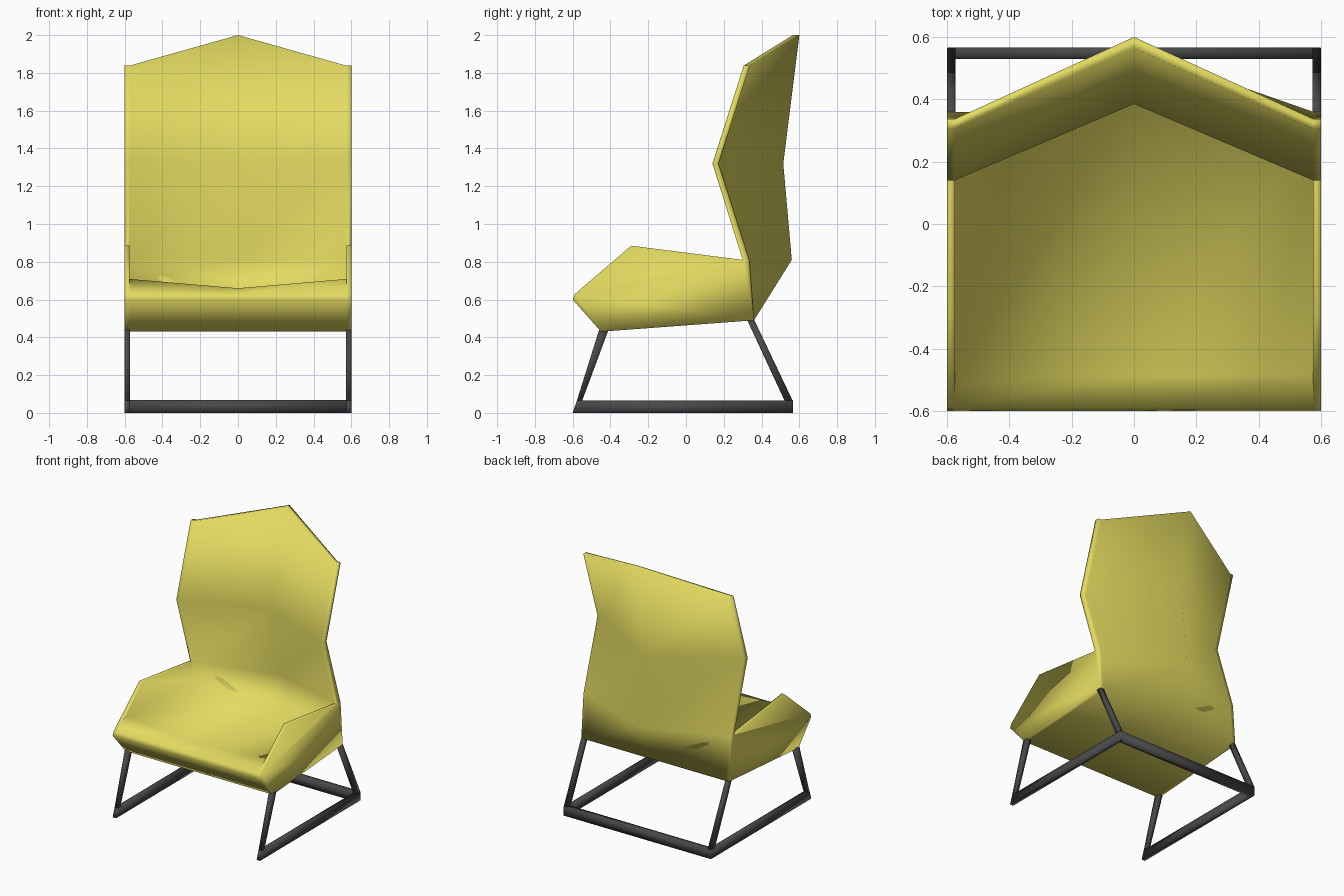
import bpy, bmesh, math

if "Cube" in bpy.data.objects:
    bpy.data.objects.remove(bpy.data.objects["Cube"])


def material(name, rgb):
    m = bpy.data.materials.new(name)
    m.diffuse_color = (*rgb, 1)
    m.use_nodes = True
    m.node_tree.nodes["Principled BSDF"].inputs["Base Color"].default_value = m.diffuse_color
    return m


yellow = material("yellow fabric", (0.77, 0.705, 0.118))
dark = material("dark metal", (0.065, 0.065, 0.068))


def loft(name, sections, mat):
    """Join closed (y, z) sections, given as (x, points), and cap both ends."""
    bm = bmesh.new()
    rings = [[bm.verts.new((x, y, z)) for y, z in pts] for x, pts in sections]
    n = len(rings[0])
    for a, b in zip(rings, rings[1:]):
        for i in range(n):
            j = (i + 1) % n
            bm.faces.new((a[i], a[j], b[j], b[i]))
    caps = [bm.faces.new(rings[0]), bm.faces.new(rings[-1])]
    for f in caps:
        f.normal_update()
    bmesh.ops.triangulate(bm, faces=caps, ngon_method='EAR_CLIP')
    bmesh.ops.remove_doubles(bm, verts=bm.verts, dist=1e-4)
    bmesh.ops.recalc_face_normals(bm, faces=bm.faces)
    for f in bm.faces:
        f.smooth = True
    me = bpy.data.meshes.new(name)
    bm.to_mesh(me)
    bm.free()
    ob = bpy.data.objects.new(name, me)
    bpy.context.collection.objects.link(ob)
    me.materials.append(mat)
    return ob


# Seat, arms and backrest as one shell: each profile runs from the lip,
# over the seat or arm, round the backrest and back along the underside
lip = [(-0.60, 0.60), (-0.588, 0.63)]
back = [(0.30, 0.81), (0.14, 1.32), (0.305, 1.838), (0.337, 1.838), (0.172, 1.32),
        (0.335, 0.81), (0.36, 0.49), (-0.45, 0.43)]
arm = lip + [(-0.29, 0.885), (0.285, 0.812)] + back
side = lip + [(-0.485, 0.709), (0.30, 0.67)] + back
centre = lip + [(-0.49, 0.66), (0.41, 0.63), (0.46, 0.81), (0.385, 1.32), (0.565, 2.0),
                (0.60, 2.0), (0.515, 1.32), (0.56, 0.81), (0.36, 0.49), (-0.45, 0.43)]
loft("seat_and_back", [(-0.60, arm), (-0.575, arm), (-0.575, side), (0, centre),
                       (0.575, side), (0.575, arm), (0.60, arm)], yellow)

# Sled frame sides
runner = [(-0.60, 0), (0.565, 0), (0.565, 0.065), (-0.578, 0.065)]
front_leg = [(-0.578, 0.064), (-0.55, 0.064), (-0.41, 0.44), (-0.46, 0.44)]
rear_leg = [(0.522, 0.064), (0.565, 0.064), (0.36, 0.495), (0.322, 0.495)]
for s, label in ((-1, "left"), (1, "right")):
    for part, pts in (("runner", runner), ("front_leg", front_leg), ("rear_leg", rear_leg)):
        loft(f"{label}_{part}", [(s * 0.572, pts), (s * 0.60, pts)], dark)

# Rear floor bar
bar = [(0.53, 0), (0.567, 0), (0.567, 0.067), (0.53, 0.067)]
loft("rear_bar", [(-0.598, bar), (0.598, bar)], dark)
